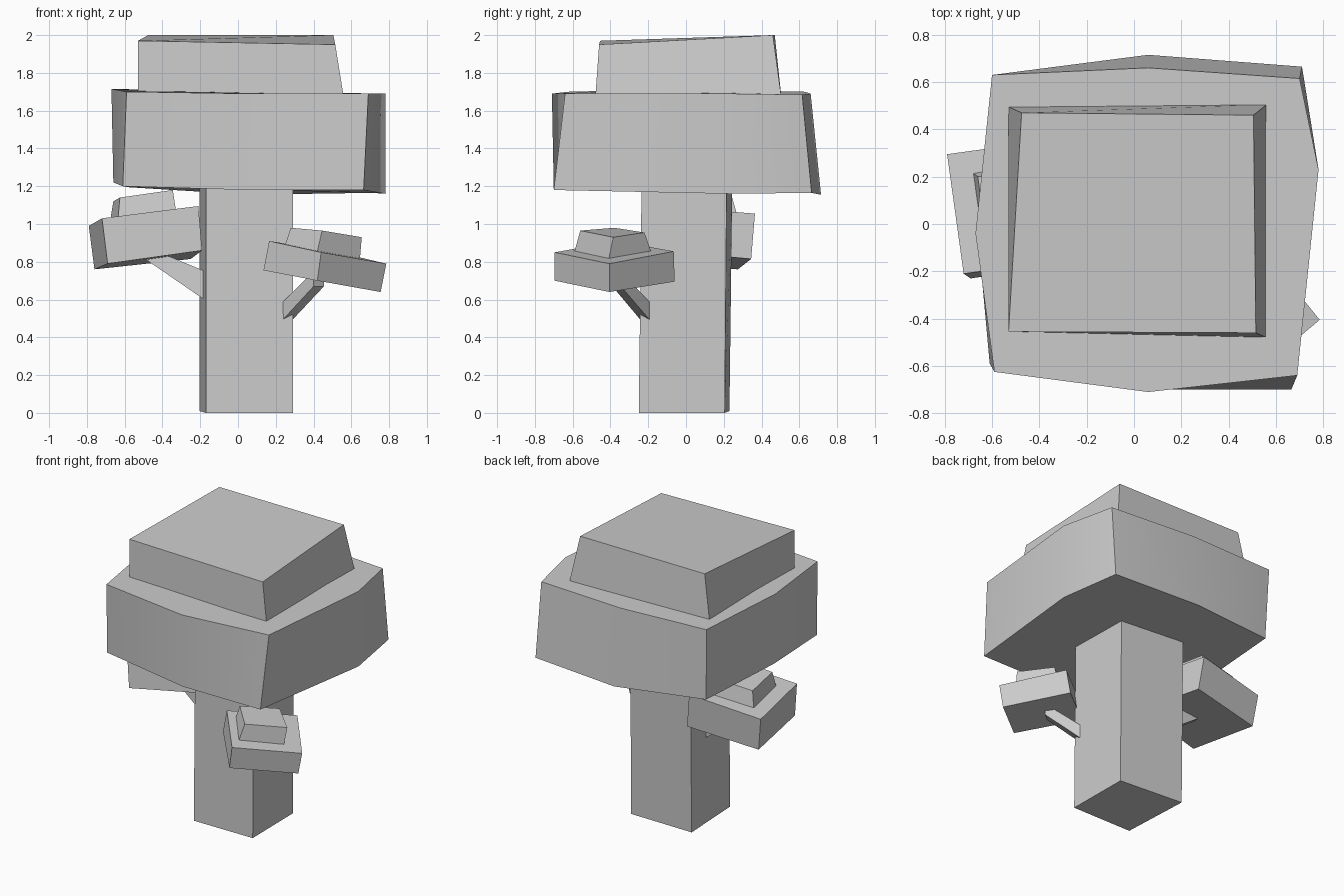
import bpy, bmesh
from math import radians


def loft(name, bottom, top, smooth=False):
    """Closed block between two matching counter-clockwise rings."""
    bm = bmesh.new()
    lo = [bm.verts.new(p) for p in bottom]
    hi = [bm.verts.new(p) for p in top]
    n = len(lo)
    bm.faces.new(lo[::-1])
    bm.faces.new(hi)
    for i in range(n):
        j = (i + 1) % n
        bm.faces.new((lo[i], lo[j], hi[j], hi[i]))
    bmesh.ops.recalc_face_normals(bm, faces=bm.faces)
    me = bpy.data.meshes.new(name)
    bm.to_mesh(me)
    bm.free()
    ob = bpy.data.objects.new(name, me)
    bpy.context.collection.objects.link(ob)
    if smooth:
        bpy.ops.object.select_all(action='DESELECT')
        ob.select_set(True)
        bpy.context.view_layer.objects.active = ob
        bpy.ops.object.shade_smooth_by_angle(angle=radians(30))
    return ob


# Trunk: slightly skewed square post
loft("trunk",
     [(-.17, -.25, 0), (.29, -.25, 0), (.285, .205, 0), (-.205, .23, .01)],
     [(-.17, -.235, 1.21), (.29, -.235, 1.21), (.285, .215, 1.21), (-.205, .245, 1.21)])

# Main canopy: bulging eight-sided slab
loft("main_canopy",
     [(-.61, -.59, 1.20), (.06, -.70, 1.18), (.665, -.70, 1.18), (.78, .23, 1.16),
      (.71, .665, 1.165), (.06, .715, 1.155), (-.585, .61, 1.195), (-.66, -.04, 1.22)],
     [(-.59, -.625, 1.70), (.06, -.71, 1.69), (.69, -.64, 1.69), (.78, .23, 1.69),
      (.70, .615, 1.685), (.06, .66, 1.69), (-.60, .63, 1.70), (-.67, -.04, 1.715)],
     smooth=True)

# Canopy cap
loft("canopy_cap",
     [(-.53, -.455, 1.69), (.56, -.48, 1.67), (.56, .505, 1.67), (-.53, .495, 1.69)],
     [(-.53, -.455, 1.97), (.515, -.46, 1.95), (.505, .46, 2.0), (-.475, .47, 2.0)])

# Right branch with its leaf block and cap
loft("right_branch",
     [(.17, -.18, .42), (.22, -.13, .42), (.22, -.13, .52), (.17, -.18, .52)],
     [(.40, -.39, .67), (.455, -.345, .67), (.455, -.345, .75), (.40, -.39, .75)])
loft("right_leaf_block",
     [(.42, -.695, .70), (.755, -.405, .64), (.48, -.06, .695), (.135, -.36, .755)],
     [(.44, -.695, .85), (.785, -.405, .79), (.51, -.065, .855), (.165, -.36, .91)])
loft("right_leaf_cap",
     [(.42, -.59, .855), (.645, -.41, .81), (.48, -.185, .855), (.25, -.38, .89)],
     [(.445, -.56, .965), (.655, -.385, .93), (.48, -.22, .955), (.28, -.38, .98)])

# Left branch with its leaf block and cap
loft("left_branch",
     [(-.15, -.05, .58), (-.15, .05, .58), (-.15, .05, .74), (-.15, -.05, .74)],
     [(-.50, 0, .82), (-.50, .06, .82), (-.44, .06, .86), (-.44, 0, .86)])
loft("left_leaf_block",
     [(-.69, -.23, .79), (-.19, -.155, .86), (-.25, .345, .815), (-.76, .275, .76)],
     [(-.72, -.21, 1.03), (-.21, -.14, 1.095), (-.28, .365, 1.055), (-.79, .295, .99)])
loft("left_leaf_cap",
     [(-.635, -.10, 1.03), (-.33, -.06, 1.08), (-.35, .27, 1.05), (-.68, .215, 1.0)],
     [(-.625, -.07, 1.14), (-.345, -.04, 1.18), (-.37, .24, 1.155), (-.66, .20, 1.12)])
